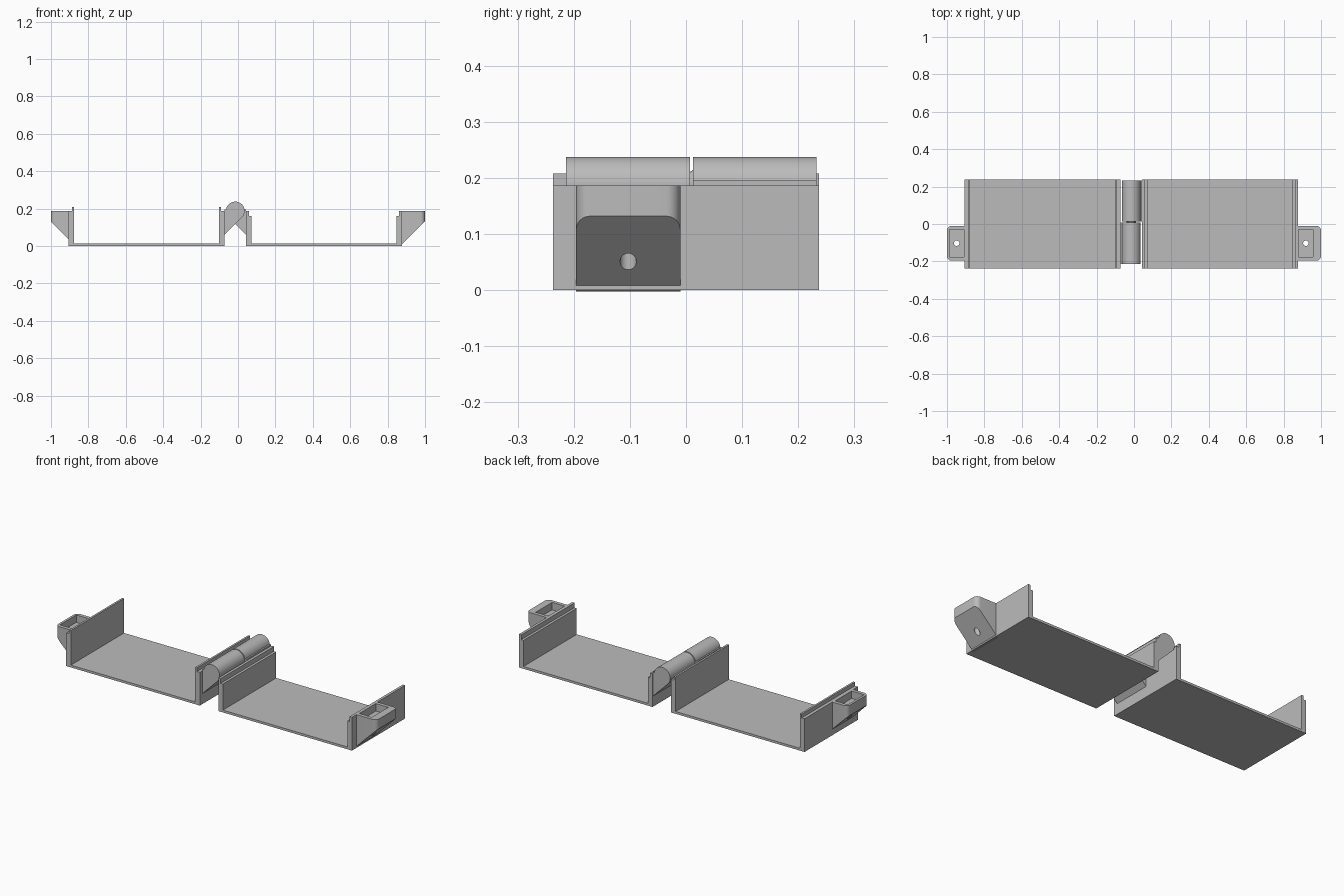
import bpy, bmesh, math
from mathutils import Vector

if "Cube" in bpy.data.objects:
    bpy.data.objects.remove(bpy.data.objects["Cube"])

# One grey plastic for everything
grey = bpy.data.materials.new("grey plastic")
grey.use_nodes = True
GREY = (0.5, 0.5, 0.5, 1)
grey.diffuse_color = GREY
grey.node_tree.nodes["Principled BSDF"].inputs["Base Color"].default_value = GREY

HINGE_X, HINGE_Z, HINGE_R = -0.0145, 0.1877, 0.05
NEAR, FAR = 0.0575, 0.8905        # channel walls, measured from the hinge axis
WALL, FLOOR, HALF = 0.029, 0.013, 0.237
RIM = 0.187


def finish(bm, name):
    bmesh.ops.recalc_face_normals(bm, faces=bm.faces)
    mesh = bpy.data.meshes.new(name)
    bm.to_mesh(mesh)
    bm.free()
    mesh.materials.append(grey)
    obj = bpy.data.objects.new(name, mesh)
    bpy.context.collection.objects.link(obj)
    return obj


def activate(obj):
    bpy.ops.object.select_all(action="DESELECT")
    obj.select_set(True)
    bpy.context.view_layer.objects.active = obj


def smooth(obj):
    activate(obj)
    bpy.ops.object.shade_smooth_by_angle(angle=math.radians(30))


def prism(points, start, end):
    """Closed outline of 3D points moved from start to end."""
    bm = bmesh.new()
    face = bm.faces.new([bm.verts.new(Vector(p) + Vector(start)) for p in points])
    new = bmesh.ops.extrude_face_region(bm, geom=[face])["geom"]
    verts = [g for g in new if isinstance(g, bmesh.types.BMVert)]
    bmesh.ops.translate(bm, verts=verts, vec=Vector(end) - Vector(start))
    return bm


def along_y(profile, y0, y1, side):
    """Profile of (distance from hinge axis, height) pairs, run along y."""
    return prism([(HINGE_X + side * d, 0, z) for d, z in profile], (0, y0, 0), (0, y1, 0))


def arc(cx, cy, r, a0, a1, steps):
    angles = [math.radians(a0 + (a1 - a0) * i / steps) for i in range(steps + 1)]
    return [(cx + r * math.cos(a), cy + r * math.sin(a)) for a in angles]


def subtract(obj, cutter):
    activate(obj)
    mod = obj.modifiers.new("cut", "BOOLEAN")
    mod.operation, mod.solver, mod.object = "DIFFERENCE", "EXACT", cutter
    bpy.ops.object.modifier_apply(modifier=mod.name)
    bpy.data.objects.remove(cutter)


# Channels: inner tongues on one, outer lips with an inner step on the other
def wall_top(tongue):
    """Rim points from the outer face to the inner face, as (inset, height)."""
    if tongue:
        return [(0, RIM), (0.018, RIM), (0.018, 0.208), (WALL, 0.208)]
    return [(0, RIM), (0.015, RIM), (0.015, 0.16), (WALL, 0.16)]


def channel(name, side, tongue):
    top = wall_top(tongue)
    profile = [(FAR, 0), (NEAR, 0)]
    profile += [(NEAR + inset, z) for inset, z in top]
    profile += [(NEAR + WALL, FLOOR), (FAR - WALL, FLOOR)]
    profile += [(FAR - inset, z) for inset, z in reversed(top)]
    finish(along_y(profile, -HALF, HALF, side), name)


channel("right_channel", -1, True)
channel("left_channel", 1, False)


# Hinge knuckles: a barrel with a sloping arm back to its channel
def knuckle(name, side, y0, y1):
    shelf = 0.196
    turn = math.degrees(math.asin((shelf - HINGE_Z) / HINGE_R))
    profile = arc(0, HINGE_Z, HINGE_R, 225, turn, 32)
    drop = HINGE_R * math.sqrt(0.5)
    profile += [(NEAR, shelf), (NEAR, HINGE_Z - 2 * drop - NEAR)]
    # the arm's underside leaves the barrel at 45 degrees
    profile[-1] = (NEAR, HINGE_Z - drop - (NEAR + drop))
    smooth(finish(along_y(profile, y0, y1, side), name))


knuckle("front_knuckle", -1, -0.2136, 0.007)
knuckle("back_knuckle", 1, 0.0125, 0.233)

# Conical pivot between the knuckles
bm = bmesh.new()
bmesh.ops.create_cone(bm, cap_ends=True, segments=32, radius1=0.027, radius2=0.015, depth=0.02)
for v in bm.verts:
    v.co = (HINGE_X + v.co.x, 0.0035 - v.co.z, HINGE_Z + v.co.y)
smooth(finish(bm, "hinge_pivot"))


# End tabs: rounded plan, sloping underside, pocket and bolt hole
def tab(name, side, base_z):
    wall = abs(HINGE_X + side * FAR)
    y0, y1, r = -0.196, -0.01, 0.025
    mid = (y0 + y1) / 2
    plan = [(wall - 0.01, y0)] + arc(1 - r, y0 + r, r, -90, 0, 8)
    plan += arc(1 - r, y1 - r, r, 0, 90, 8) + [(wall - 0.01, y1)]
    bm = prism([(side * x, y, 0) for x, y in plan], (0, 0, -0.02), (0, 0, RIM))
    cut = bmesh.ops.bisect_plane(
        bm, geom=bm.verts[:] + bm.edges[:] + bm.faces[:],
        plane_co=(side * wall, 0, base_z), plane_no=(side, 0, -1), clear_outer=True)
    edges = [g for g in cut["geom_cut"] if isinstance(g, bmesh.types.BMEdge)]
    bmesh.ops.contextual_create(bm, geom=edges)
    obj = finish(bm, name)

    x0, x1 = wall + 0.004, wall + 0.082
    rect = [(x0, mid - 0.073), (x1, mid - 0.073), (x1, mid + 0.073), (x0, mid + 0.073)]
    hole = arc((x0 + x1) / 2, mid, 0.0145, 0, 345, 23)
    for outline, bottom in ((rect, 0.145), (hole, -0.05)):
        cutter = finish(prism([(side * x, y, 0) for x, y in outline],
                              (0, 0, bottom), (0, 0, 0.3)), "cutter")
        cutter.hide_render = True
        subtract(obj, cutter)
    smooth(obj)


tab("right_tab", -1, 0.034)
tab("left_tab", 1, 0.008)
